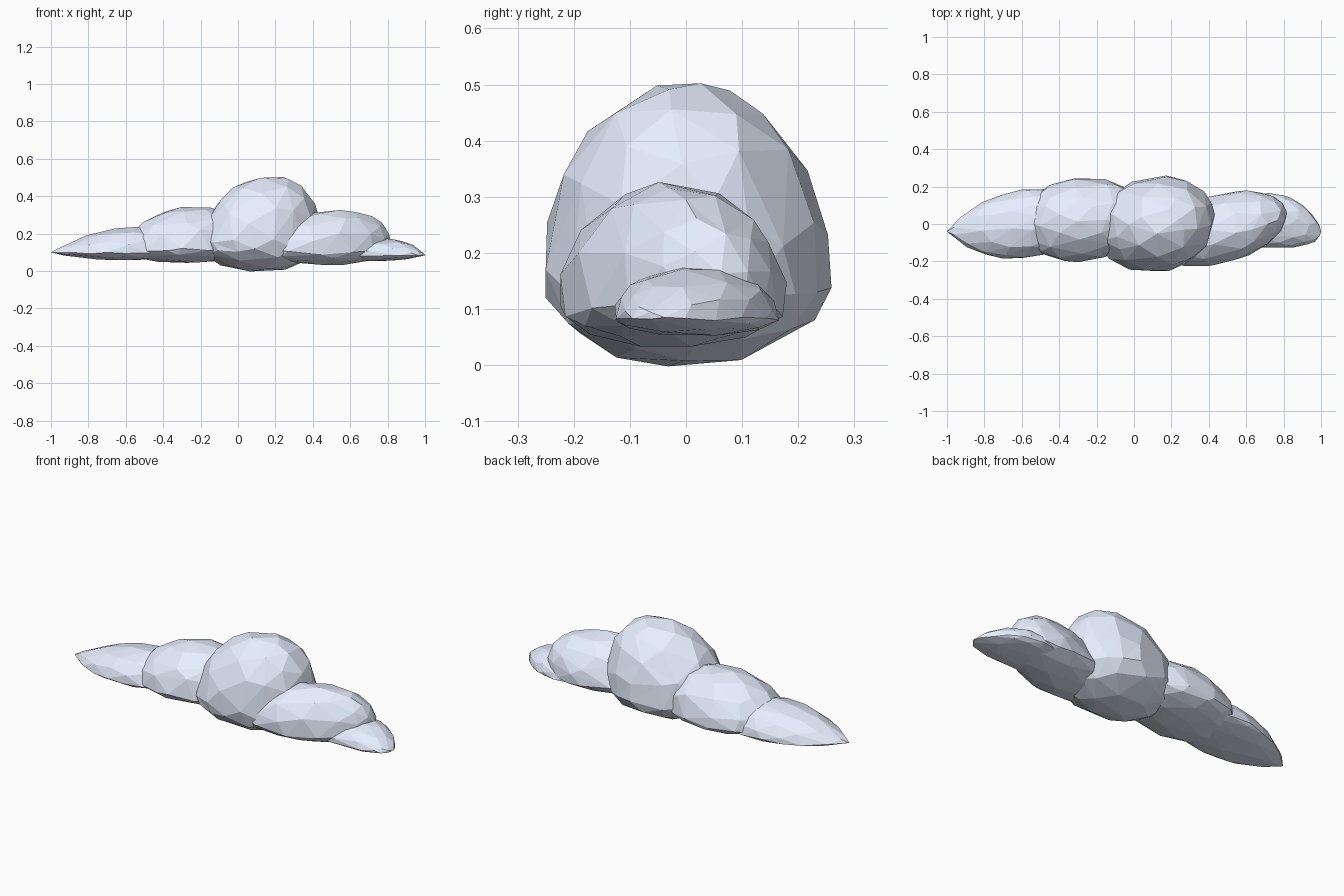
import bpy, bmesh, random

if "Cube" in bpy.data.objects:
    bpy.data.objects.remove(bpy.data.objects["Cube"])

random.seed(4)

cloud_mat = bpy.data.materials.new("pale_blue")
cloud_mat.diffuse_color = (0.80, 0.86, 1.0, 1)
cloud_mat.use_nodes = True
cloud_mat.node_tree.nodes["Principled BSDF"].inputs["Base Color"].default_value = cloud_mat.diffuse_color


def blob(name, x, y, z, widest, lean=0.0, skew=0.0, bend=0.0, point=(0, 0, 0)):
    """Faceted puff. x = (left, centre, right), y and z = (low, high).
    widest: height of the widest ring, lean: x shift of the peak,
    skew / bend: linear / quadratic sideways y shift along x,
    point = (left, right, right z only) taper powers, negative is blunter."""
    bm = bmesh.new()
    bmesh.ops.create_icosphere(bm, subdivisions=3, radius=1)
    yc, ry = sum(y) / 2, (y[1] - y[0]) / 2
    for v in bm.verts:
        # the pole of the sphere points along x so the tips are crisp
        u, a, b = v.co.z, v.co.x, v.co.y
        s = max(1e-6, 1 - u * u)
        taper = s ** (point[0] if u < 0 else point[1])
        ztaper = taper * (s ** point[2] if u > 0 else 1)
        r = 1 + random.uniform(-0.02, 0.012)
        a *= taper * r
        b *= ztaper * r
        px = x[1] + u * ((x[1] - x[0]) if u < 0 else (x[2] - x[1]))
        px += lean * max(b, 0)
        py = yc + a * ry + skew * u + bend * u * u
        pz = widest + b * ((z[1] - widest) if b > 0 else (widest - z[0]))
        v.co = (px, py, pz)
    bmesh.ops.recalc_face_normals(bm, faces=bm.faces)
    me = bpy.data.meshes.new(name)
    bm.to_mesh(me)
    bm.free()
    me.materials.append(cloud_mat)
    ob = bpy.data.objects.new(name, me)
    bpy.context.collection.objects.link(ob)
    # irregular low-poly facets
    dec = ob.modifiers.new("facets", 'DECIMATE')
    dec.ratio = 0.45
    return ob


# tapered left end of the cloud
blob("cloud_left_tip", (-1.0, -0.60, -0.25), (-0.185, 0.185), (0.057, 0.237),
     0.10, lean=0.06, skew=0.04, point=(0.4, 0, 0))
# left shoulder
blob("cloud_left_puff", (-0.60, -0.28, 0.05), (-0.20, 0.248), (0.043, 0.345),
     0.12, lean=0.06, skew=0.02, point=(-0.08, 0, 0))
# tall middle puff
blob("cloud_main_puff", (-0.20, 0.13, 0.43), (-0.256, 0.256), (-0.004, 0.508),
     0.155, lean=0.06, skew=0.02, point=(-0.08, 0, 0))
# right shoulder
blob("cloud_right_puff", (0.12, 0.47, 0.812), (-0.215, 0.165), (0.033, 0.327),
     0.11, lean=0.07, skew=0.075)
# small right end
blob("cloud_right_tip", (0.45, 0.72, 1.0), (-0.13, 0.165), (0.052, 0.178),
     0.085, lean=0.03, bend=-0.06, point=(0, 0.05, 0.25))
